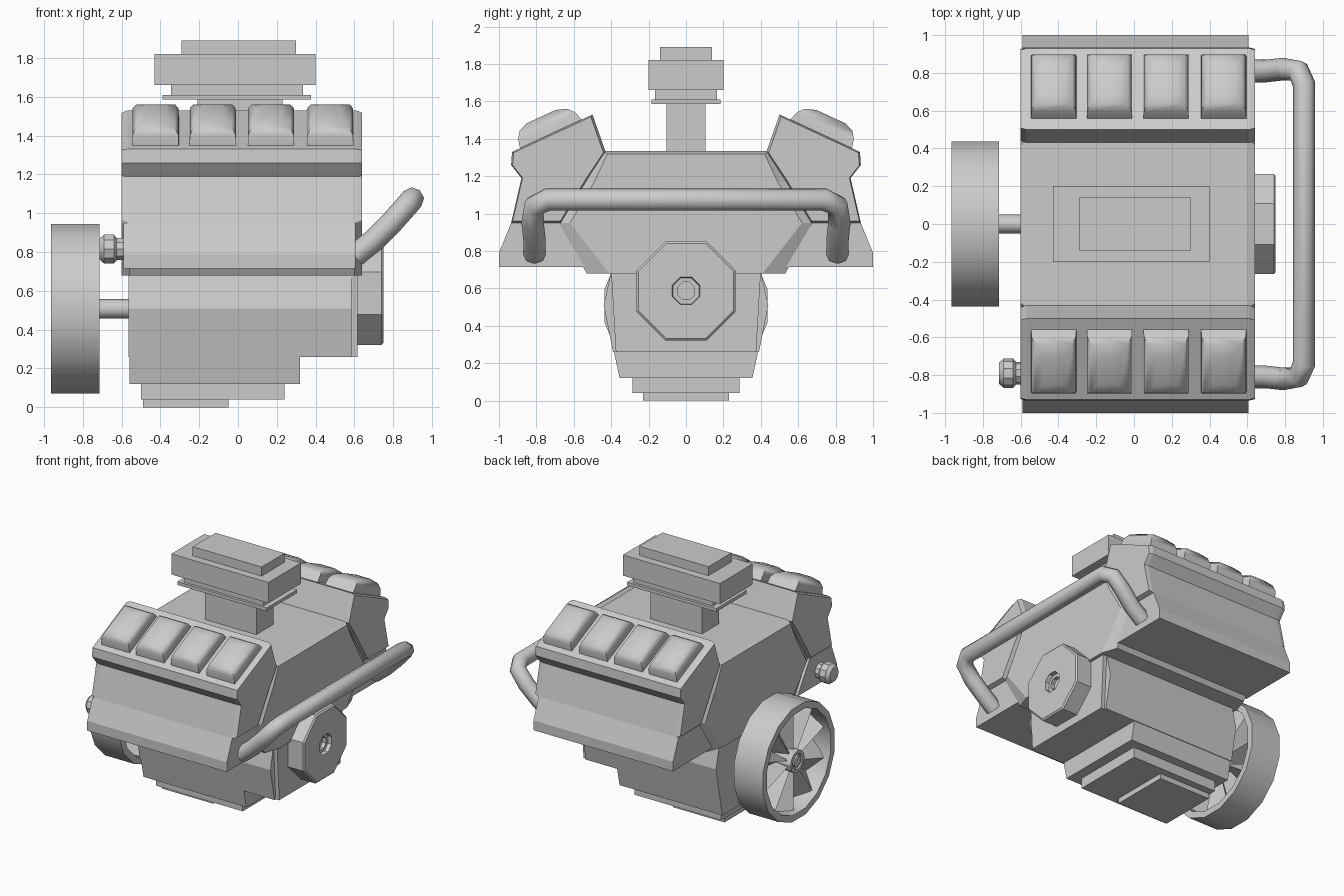
import bpy, bmesh
from math import pi, sin, cos, radians

if "Cube" in bpy.data.objects:
    bpy.data.objects.remove(bpy.data.objects["Cube"])


def loft(name, rings, closed=False, smooth=None):
    """Skin a list of equal-length point rings; cap the ends unless closed."""
    bm = bmesh.new()
    rows = [[bm.verts.new(p) for p in r] for r in rings]
    n = len(rows[0])
    pairs = list(zip(rows, rows[1:]))
    if closed:
        pairs.append((rows[-1], rows[0]))
    else:
        bm.faces.new(rows[0])
        bm.faces.new(rows[-1])
    for a, b in pairs:
        for i in range(n):
            j = (i + 1) % n
            bm.faces.new((a[i], a[j], b[j], b[i]))
    bmesh.ops.recalc_face_normals(bm, faces=bm.faces)
    me = bpy.data.meshes.new(name)
    bm.to_mesh(me)
    bm.free()
    ob = bpy.data.objects.new(name, me)
    bpy.context.collection.objects.link(ob)
    if smooth:
        bpy.ops.object.select_all(action='DESELECT')
        ob.select_set(True)
        bpy.context.view_layer.objects.active = ob
        bpy.ops.object.shade_smooth_by_angle(angle=radians(smooth))
    return ob


def prism(name, profile, x0, x1, chamfer=0, scale=1):
    """Extrude a (y, z) profile along x, with optionally chamfered ends."""
    cy = sum(p[0] for p in profile) / len(profile)
    cz = sum(p[1] for p in profile) / len(profile)
    full = lambda x: [(x, y, z) for y, z in profile]
    small = lambda x: [(x, cy + (y - cy) * scale, cz + (z - cz) * scale) for y, z in profile]
    if chamfer:
        return loft(name, [small(x0), full(x0 + chamfer), full(x1 - chamfer), small(x1)])
    return loft(name, [full(x0), full(x1)])


def box(name, x0, x1, half_y, z0, z1):
    return prism(name, [(-half_y, z0), (half_y, z0), (half_y, z1), (-half_y, z1)], x0, x1)


def lathe(name, profile, n, y, z, closed=False, phase=0, smooth=None):
    """Revolve (x, radius) points about an axis parallel to x."""
    rings = [[(x, y + r * cos(phase + 2 * pi * i / n), z + r * sin(phase + 2 * pi * i / n))
              for i in range(n)] for x, r in profile]
    return loft(name, rings, closed, smooth)


def symmetric(half):
    return half + [(-y, z) for y, z in reversed(half)]


# Central block with chamfered ends
block = symmetric([(0.45, 1.335), (0.55, 1.17), (0.69, 0.95), (0.53, 0.68)])
inner = symmetric([(0.42, 1.32), (0.49, 1.17), (0.62, 0.95), (0.41, 0.68)])
loft("engine_block", [[(x, y, z) for y, z in p] for x, p in
                      ((-0.60, inner), (-0.56, block), (0.60, block), (0.64, inner))])

# Crankcase with bulged sides and a flat end plate
prism("crankcase", symmetric([(0.40, 0.69), (0.44, 0.51), (0.39, 0.26)]), -0.565, 0.585)
prism("crankcase_end_plate", symmetric([(0.40, 0.69), (0.375, 0.26)]), 0.585, 0.615)

# Stepped oil pan
prism("oil_pan_top", symmetric([(0.385, 0.26), (0.355, 0.12)]), -0.56, 0.32)
box("oil_pan_middle", -0.50, 0.24, 0.285, 0.04, 0.12)
box("oil_pan_bottom", -0.49, -0.05, 0.23, 0.0, 0.04)

# Cylinder banks, exhaust flares and rounded valve cover bumps on both sides
head = [(0.50, 1.53), (0.93, 1.33), (0.935, 1.26), (0.88, 1.19),
        (0.935, 0.95), (0.67, 0.95), (0.53, 1.18), (0.43, 1.33)]
flare = [(0.935, 0.95), (1.0, 0.79), (1.0, 0.715), (0.52, 0.715), (0.67, 0.95)]
bump_rings = [(0.12, 0.06, 0.43, -0.01), (0.118, 0.08, 0.415, 0.05),
              (0.10, 0.11, 0.39, 0.085), (0.06, 0.17, 0.34, 0.105)]
for s, side in ((-1, "front"), (1, "back")):
    prism(side + "_cylinder_bank", [(s * y, z) for y, z in head], -0.60, 0.64, 0.03, 0.96)
    prism(side + "_exhaust_flare", [(s * y, z) for y, z in flare], -0.59, 0.605)
    for i, cx in enumerate((-0.425, -0.13, 0.17, 0.475)):
        rings = []
        for w, u0, u1, h in bump_rings:
            rings.append([(cx + dx, s * (0.50 + 0.907 * u + 0.42 * h), 1.53 - 0.42 * u + 0.907 * h)
                          for dx, u in ((-w, u0), (w, u0), (w, u1), (-w, u1))])
        loft(f"{side}_valve_cover_{i + 1}", rings, smooth=50)

# Intake stack and air filter
box("intake_stem", -0.21, 0.23, 0.105, 1.32, 1.60)
box("intake_flange", -0.39, 0.375, 0.185, 1.585, 1.61)
box("intake_collar", -0.345, 0.335, 0.165, 1.61, 1.665)
box("air_filter", -0.43, 0.40, 0.20, 1.66, 1.82)
box("air_filter_cap", -0.29, 0.30, 0.14, 1.82, 1.89)

# Fan wheel: rim, pitched blades, hub and shaft
fz = 0.507
lathe("fan_rim", [(-0.965, 0.445), (-0.715, 0.445), (-0.715, 0.395), (-0.965, 0.395)],
      16, 0, fz, closed=True, phase=pi / 16, smooth=30)
blades = 20
fan_rows = []
for offset in (0, 0.04):
    for r in ((0.06, 0.40) if offset == 0 else (0.40, 0.06)):
        fan_rows.append([((-0.92 if i % 2 else -0.80) + offset,
                          r * cos(2 * pi * i / blades), fz + r * sin(2 * pi * i / blades))
                         for i in range(blades)])
loft("fan_blades", fan_rows, closed=True)
lathe("fan_hub", [(-0.75, 0.085), (-0.955, 0.085), (-0.955, 0.06), (-0.94, 0.06),
                  (-0.94, 0.045), (-0.955, 0.04)], 12, 0, fz, smooth=30)
lathe("fan_shaft", [(-0.80, 0.05), (-0.55, 0.05)], 12, 0, fz, smooth=40)

# Octagonal flywheel housing with a recessed centre
lathe("flywheel", [(0.60, 0.287), (0.74, 0.287), (0.75, 0.275), (0.75, 0.08),
                   (0.72, 0.075), (0.72, 0.05), (0.69, 0.05)], 8, 0, 0.587, phase=pi / 8)

# Small side plug
lathe("side_plug", [(-0.57, 0.06), (-0.625, 0.06), (-0.64, 0.078), (-0.69, 0.078),
                    (-0.715, 0.055)], 10, -0.79, 0.815, smooth=35)

# Crossover pipe
half = [(0.60, 0.81, 0.78), (0.70, 0.81, 0.86), (0.79, 0.82, 0.95),
        (0.87, 0.81, 1.04), (0.90, 0.74, 1.075)]
path = half + [(x, -y, z) for x, y, z in reversed(half)]
curve = bpy.data.curves.new("crossover_pipe", 'CURVE')
curve.dimensions = '3D'
curve.bevel_depth = 0.06
curve.bevel_resolution = 2
curve.use_fill_caps = True
spline = curve.splines.new('POLY')
spline.points.add(len(path) - 1)
for pt, co in zip(spline.points, path):
    pt.co = (*co, 1)
bpy.context.collection.objects.link(bpy.data.objects.new("crossover_pipe", curve))
